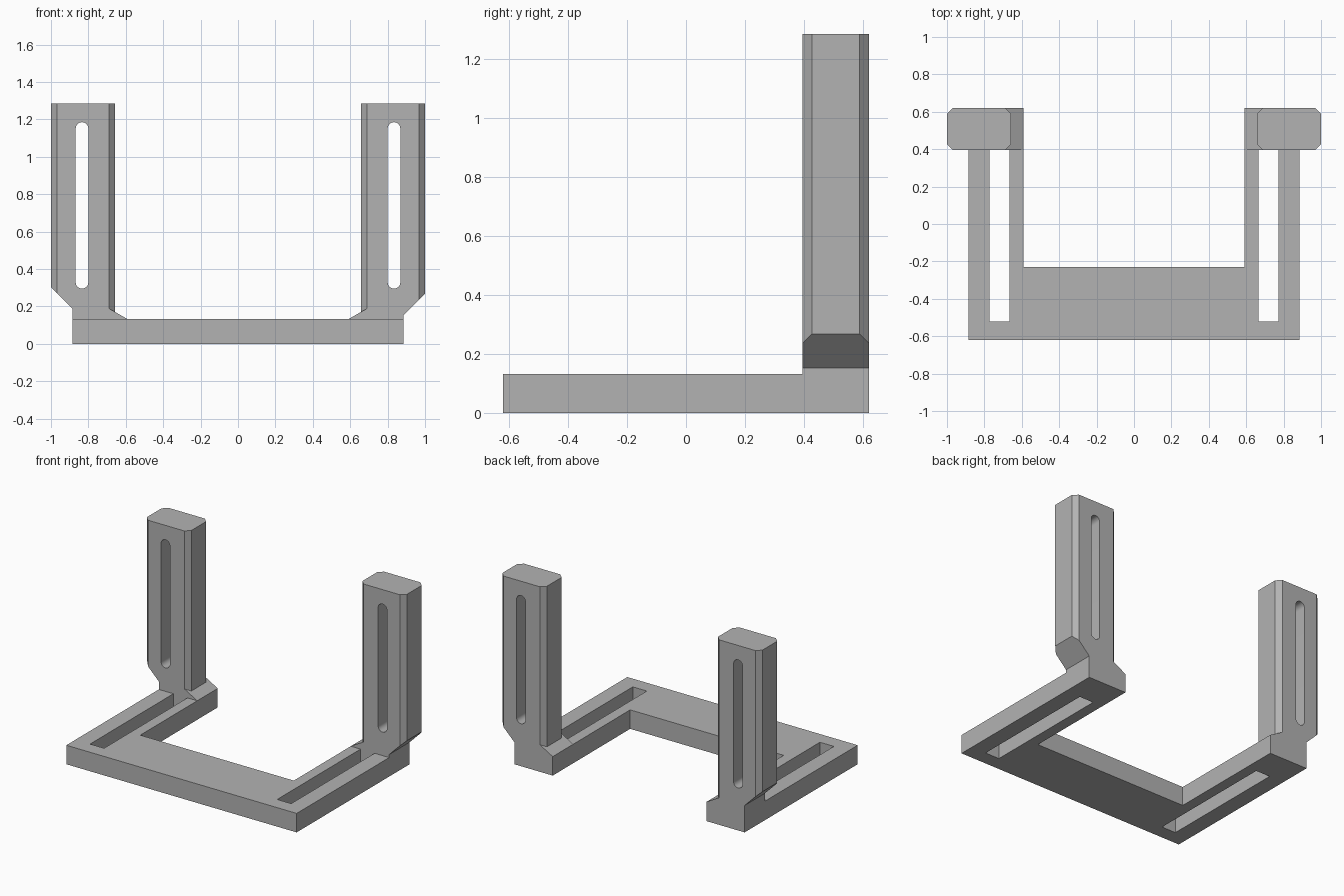
import bpy
import bmesh
import math
from mathutils import Vector

if "Cube" in bpy.data.objects:
    bpy.data.objects.remove(bpy.data.objects["Cube"])

grey = bpy.data.materials.new("plain grey")
grey.use_nodes = True
COLOUR = (0.45, 0.45, 0.45, 1)
grey.diffuse_color = COLOUR
grey.node_tree.nodes["Principled BSDF"].inputs["Base Color"].default_value = COLOUR

HALF, BACK, FRONT = 0.885, 0.62, -0.62
THICK, TOP, POST_Y = 0.132, 1.285, 0.395
POST_IN, ARM_IN, CUT = 0.657, 0.59, 0.032


def prism(name, outline, low, high, axis="Z", tidy=None):
    """Extrude a flat outline along Z (points are x, y) or Y (points are x, z)."""
    place = (lambda a, b, c: (a, b, c)) if axis == "Z" else (lambda a, b, c: (a, c, b))
    bm = bmesh.new()
    face = bm.faces.new([bm.verts.new(place(a, b, low)) for a, b in outline])
    extruded = bmesh.ops.extrude_face_region(bm, geom=[face])["geom"]
    shift = Vector(place(0, 0, high - low))
    bmesh.ops.translate(bm, vec=shift, verts=[v for v in extruded if isinstance(v, bmesh.types.BMVert)])
    if tidy:
        tidy(bm)
    bmesh.ops.recalc_face_normals(bm, faces=bm.faces)
    mesh = bpy.data.meshes.new(name)
    bm.to_mesh(mesh)
    bm.free()
    mesh.materials.append(grey)
    obj = bpy.data.objects.new(name, mesh)
    bpy.context.collection.objects.link(obj)
    return obj


def rect(x0, x1, y0, y1):
    return [(x0, y0), (x1, y0), (x1, y1), (x0, y1)]


def combine(obj, other, operation):
    """Apply a boolean and discard the helper."""
    mod = obj.modifiers.new(operation, "BOOLEAN")
    mod.operation, mod.solver, mod.object = operation, "EXACT", other
    bpy.context.view_layer.objects.active = obj
    bpy.ops.object.modifier_apply(modifier=mod.name)
    bpy.data.objects.remove(other)


# U-shaped base plate
bracket = prism("bracket_frame", [
    (-HALF, FRONT), (HALF, FRONT), (HALF, BACK), (ARM_IN, BACK),
    (ARM_IN, -0.23), (-ARM_IN, -0.23), (-ARM_IN, BACK), (-HALF, BACK)], 0, THICK)

for side, foot in ((1, 0.153), (-1, 0.187)):
    # Foot block with the sloped inner gusset
    gusset = [(ARM_IN, 0), (HALF, 0), (HALF, foot), (0.85, 0.188),
              (POST_IN + CUT, 0.188), (ARM_IN, THICK)]
    combine(bracket, prism("foot", [(side * x, z) for x, z in gusset], POST_Y, BACK, "Y"), "UNION")

    # Upright with chamfered corners and a sloped outer underside
    post = []
    for x, y, dx, dy in ((POST_IN, POST_Y, 1, 1), (1, POST_Y, -1, 1),
                         (1, BACK, -1, -1), (POST_IN, BACK, 1, -1)):
        pair = [(x, y + dy * CUT), (x + dx * CUT, y)]
        post += pair if dx * dy > 0 else pair[::-1]

    def slope(bm):
        cut = bmesh.ops.bisect_plane(
            bm, geom=bm.verts[:] + bm.edges[:] + bm.faces[:],
            plane_co=(side * HALF, 0, foot), plane_no=(side, 0, -1), clear_outer=True)
        edges = [e for e in cut["geom_cut"] if isinstance(e, bmesh.types.BMEdge)]
        bmesh.ops.contextual_create(bm, geom=edges)

    outline = [(side * x, y) for x, y in post]
    combine(bracket, prism("upright", outline, 0.1, TOP, tidy=slope), "UNION")

    # Round-ended slot through the upright
    r, mid = 0.034, 0.834
    stadium = []
    for centre, start in ((1.185 - r, 0), (0.295 + r, math.pi)):
        for i in range(13):
            a = start + math.pi * i / 12
            stadium.append((side * mid + r * math.cos(a), centre + r * math.sin(a)))
    combine(bracket, prism("slot_cutter", stadium, 0.2, 0.8, "Y"), "DIFFERENCE")

    # Long slot in the base arm
    x0, x1 = sorted((side * 0.665, side * 0.773))
    combine(bracket, prism("arm_cutter", rect(x0, x1, -0.52, POST_Y), -0.1, 0.3), "DIFFERENCE")

bpy.ops.object.select_all(action="DESELECT")
bracket.select_set(True)
bpy.context.view_layer.objects.active = bracket
bpy.ops.object.shade_smooth_by_angle(angle=math.radians(30))
